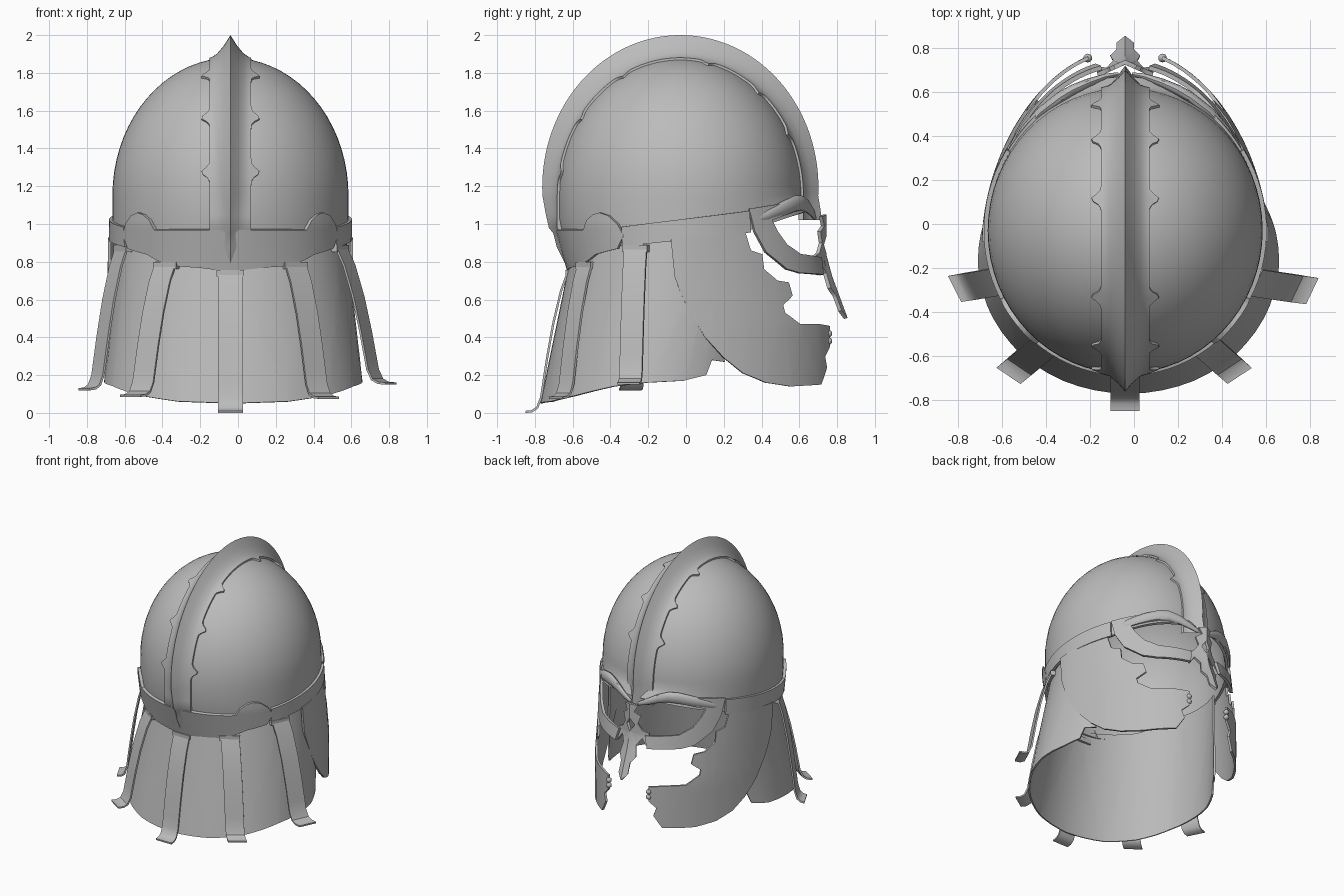
import bpy, bmesh
from math import sin, cos, acos, radians, degrees, sqrt, exp
from mathutils import Vector

old = bpy.data.objects.get("Cube")
if old:
    bpy.data.objects.remove(old)

AXIS = -0.04          # plane of symmetry
CY = -0.03            # centre of the bowl, front to back
RX, RY, RZ, SPRING = 0.615, 0.64, 0.72, 1.15

metal = bpy.data.materials.new("grey metal")
metal.use_nodes = True
metal.diffuse_color = (0.5, 0.5, 0.5, 1)
metal.node_tree.nodes["Principled BSDF"].inputs["Base Color"].default_value = (0.5, 0.5, 0.5, 1)


def finish(name, bm, mirror=False, thick=0, x=AXIS):
    """Turn a bmesh into a finished, smooth-shaded part."""
    bmesh.ops.recalc_face_normals(bm, faces=bm.faces)
    mesh = bpy.data.meshes.new(name)
    bm.to_mesh(mesh)
    bm.free()
    ob = bpy.data.objects.new(name, mesh)
    bpy.context.collection.objects.link(ob)
    ob.location.x = x
    mesh.materials.append(metal)
    if mirror:
        ob.modifiers.new("mirror", "MIRROR")
    if thick:
        mod = ob.modifiers.new("thickness", "SOLIDIFY")
        mod.thickness, mod.offset = thick, 0
    bpy.ops.object.select_all(action="DESELECT")
    ob.select_set(True)
    bpy.context.view_layer.objects.active = ob
    bpy.ops.object.convert(target="MESH")
    bpy.ops.object.shade_smooth_by_angle(angle=radians(35))


def grid(name, rows, closed=False, **kw):
    """Skin a list of equal rows of points."""
    bm = bmesh.new()
    vs = [[bm.verts.new(p) for p in row] for row in rows]
    n = len(rows[0])
    for a, b in zip(vs, vs[1:]):
        for i in range(n if closed else n - 1):
            j = (i + 1) % n
            bm.faces.new((a[i], a[j], b[j], b[i]))
    bmesh.ops.remove_doubles(bm, verts=bm.verts, dist=0.0001)
    finish(name, bm, **kw)


def plate(name, outline, place, thick=0.02, cuts=14, x=AXIS):
    """Fill a flat outline, slice it finely, bend it with place(), mirror it."""
    bm = bmesh.new()
    bm.faces.new([bm.verts.new((u, z, 0)) for u, z in outline])
    bm.normal_update()
    bmesh.ops.triangulate(bm, faces=bm.faces)
    for k in (0, 1):
        lo, hi = min(p[k] for p in outline), max(p[k] for p in outline)
        no = Vector((1 - k, k, 0))
        for i in range(1, cuts):
            bmesh.ops.bisect_plane(bm, geom=bm.verts[:] + bm.edges[:] + bm.faces[:],
                                   dist=0.0001, plane_co=no * (lo + (hi - lo) * i / cuts), plane_no=no)
    for v in bm.verts:
        v.co = place(v.co.x, v.co.y)
    finish(name, bm, mirror=True, thick=thick, x=x)


def interp(pts, x):
    if x <= pts[0][0]:
        return pts[0][1]
    for (a, p), (b, q) in zip(pts, pts[1:]):
        if x <= b:
            return p + (q - p) * (x - a) / (b - a)
    return pts[-1][1]


# Surfaces that plates are bent onto; angle is measured from the face
def on_bowl(a, z, out=0.018):
    a = radians(a)
    tuck = max(0, 1.0 - z) * 0.28 * max(0, -cos(a))          # nape draws inwards
    flare = max(0, SPRING - z) * 0.65 * max(0, cos(a)) ** 3  # forehead meets the brows
    return Vector(((RX + out - tuck * 0.5) * sin(a), CY + (RY + out - tuck + flare) * cos(a), z))


def face_depth(z):
    return min(0.82, 0.7 + max(0, 1.1 - z) * 0.19)


def on_face(a, z):
    a = radians(a)
    depth = face_depth(z) if cos(a) > 0 else RY
    return Vector((0.642 * sin(a) * (1 - 0.1 * max(0, cos(a))), CY + depth * cos(a), z))


def from_side(pts):
    """Convert (y, z) points to (angle, z) on the face surface."""
    out = []
    for y, z in pts:
        depth = face_depth(z) if y > CY else RY
        out.append((degrees(acos(max(-1, min(1, (y - CY) / depth)))), z))
    return out


def on_skirt(a, z):
    a, f = radians(a), (0.9 - z) / 0.75
    return Vector(((0.595 + 0.085 * f) * sin(a), CY - 0.13 * f + (0.56 + 0.025 * f) * cos(a), z))


# Bowl
RIM = [(-0.66, 0.78), (-0.55, 0.83), (-0.33, 0.89), (0.33, 0.97), (0.6, 1.07)]
SEG = 64
rows = []
for t in (0, 0.33, 0.67):
    row = []
    for i in range(SEG):
        a = 360 * i / SEG
        rim = interp(RIM, on_bowl(a, SPRING, 0).y)
        row.append(on_bowl(a, rim + (SPRING - rim) * t, 0))
    rows.append(row)
for j in range(19):
    e = radians(90 * j / 18)
    rows.append([(RX * cos(e) * sin(radians(360 * i / SEG)),
                  CY + RY * cos(e) * cos(radians(360 * i / SEG)),
                  SPRING + RZ * sin(e)) for i in range(SEG)])
grid("bowl", rows, closed=True, thick=0.02)

# Crest: scalloped base strip rising to a sharp concave ridge
SCALLOPS = (27, 50, 77, 118, 145, 170)


def crest_row(a, drop, h, sink=0):
    w = 0.11 + 0.045 * sum(exp(-((a - s) / 2.2) ** 2) for s in SCALLOPS) * (drop == 0)
    half = [(w, -0.005), (w, 0.022), (0.1, 0.022), (0.07, max(0.024, 0.29 * h)),
            (0.035, max(0.026, 0.58 * h))]
    section = half + [(0, h)] + [(-x, o) for x, o in reversed(half)]
    row = []
    for x, o in section:
        k = sqrt(1 - (x / RX) ** 2)
        row.append((x, CY + (RY * k + o - sink) * cos(radians(a)),
                    SPRING + (RZ * k + o) * sin(radians(a)) - drop))
    return row


rows = [crest_row(0, 0.13, 0.11), crest_row(0, 0.06, 0.1)]
rows += [crest_row(a * 1.5, 0, 0.09 + 0.04 * sin(radians(a * 1.5))) for a in range(121)]
rows += [crest_row(180, *row) for row in ((0.1, 0.072), (0.17, 0.056), (0.2, 0.052, 0.02),
                                          (0.27, 0.05, 0.035), (0.37, 0.045, 0.08))]
grid("crest", rows)

# Rim band along the sides and the shaped plate at the nape
plate("rim_band", [(118, 0.88), (118, 0.985), (57, 1.07), (57, 0.955)], on_bowl, 0.02)
plate("nape_plate", [(180, 0.97), (141, 0.97), (138, 1.02), (134, 1.05), (130, 1.06), (125, 1.045),
                     (120, 1.0), (117, 0.94), (121, 0.87), (135, 0.84), (141, 0.81), (150, 0.78),
                     (165, 0.77), (180, 0.75)], on_bowl, 0.022)

# Cheek guards with worn, broken front edges
cheek = from_side([(-0.08, 0.92), (-0.06, 0.72), (0.02, 0.53), (0.1, 0.4), (0.2, 0.29), (0.3, 0.21),
                   (0.42, 0.16), (0.55, 0.14), (0.71, 0.15), (0.74, 0.24), (0.73, 0.3), (0.755, 0.35),
                   (0.755, 0.46), (0.7, 0.47), (0.6, 0.47), (0.52, 0.53), (0.51, 0.57), (0.56, 0.62),
                   (0.54, 0.69), (0.48, 0.7), (0.41, 0.76), (0.4, 0.84), (0.34, 0.86), (0.31, 0.96)])
plate("cheek_guards", cheek, on_face, 0.016)

# Eye guards: a rim under each eye, open at the nose
eye = from_side([(0.33, 1.08), (0.36, 0.96), (0.42, 0.85), (0.53, 0.76), (0.6, 0.74), (0.72, 0.73),
                 (0.71, 0.82), (0.6, 0.84), (0.53, 0.89), (0.48, 0.96), (0.45, 1.02), (0.55, 1.06),
                 (0.6, 1.08), (0.6, 1.12), (0.45, 1.1)])
plate("eye_guards", eye, on_face, 0.02)


# Pierced nose guard
def on_nose(x, z):
    return Vector((x, 0.735 - 0.45 * x + max(0, 0.8 - z) * 0.37, z))


plate("nose_guard", [(0, 1.05), (0.05, 1.04), (0.025, 0.99), (0.07, 0.96), (0.05, 0.9), (0.08, 0.85),
                     (0.125, 0.83), (0.125, 0.73), (0.08, 0.79), (0.05, 0.74), (0.065, 0.66),
                     (0.035, 0.62), (0.035, 0.54), (0, 0.5), (0, 0.84), (0.03, 0.89), (0, 0.94)],
      on_nose, 0.02, 5)

# Brows: leaf-shaped bars arching over the eyes
BROW = [(58, 1.01, 0.01), (50, 1.045, 0.03), (40, 1.08, 0.04), (30, 1.108, 0.043), (24, 1.112, 0.04),
        (17, 1.095, 0.034), (9, 1.06, 0.024), (3, 1.035, 0.014)]
rows = []
for a, z, tall in BROW:
    out = Vector((sin(radians(a)), cos(radians(a)), 0))
    c = on_face(a, z)
    rows.append([c + out * (0.6 * tall * cos(radians(t))) + Vector((0, 0, tall * sin(radians(t))))
                 for t in range(0, 360, 30)])
grid("brows", rows, closed=True, mirror=True)

# Neck guard skirt
plate("neck_guard", [(68, 0.94), (66, 0.7), (58, 0.4), (54, 0.27), (62, 0.28), (64, 0.2), (76, 0.17),
                     (95, 0.16), (112, 0.14), (135, 0.09), (155, 0.06), (180, 0.05), (180, 0.8),
                     (140, 0.86), (110, 0.94)], on_skirt, 0.012, 20, x=AXIS + 0.015)

# Hanging straps that flick outwards, each with a hinge at the top
FALL = [(0, 0), (0.18, 0.15), (0.36, 0.38), (0.5, 0.62), (0.59, 0.8), (0.64, 0.9),
        (0.73, 0.97), (0.85, 0.995), (1, 1)]
STRAPS = {"back": ((-0.04, -0.62, 0.76), (-0.04, -0.85, 0.005)),
          "back_left": ((0.3, -0.53, 0.8), (0.48, -0.69, 0.08)),
          "back_right": ((-0.38, -0.53, 0.8), (-0.57, -0.69, 0.09)),
          "left": ((0.54, -0.265, 0.89), (0.81, -0.305, 0.155)),
          "right": ((-0.61, -0.26, 0.89), (-0.815, -0.295, 0.125))}
for side, (top, tip) in STRAPS.items():
    top, tip = Vector(top), Vector(tip)
    out = Vector((tip.x - AXIS, tip.y - 0.1, 0)).normalized()
    across = Vector((-out.y, out.x, 0)) * 0.066
    rows = []
    for f, g in FALL:
        c = top.lerp(tip, f)
        c.z = top.z + (tip.z - top.z) * g
        rows.append([c - across, c + across])
    grid(side + "_strap", rows, thick=0.012, x=0)
    bm = bmesh.new()
    bmesh.ops.create_cube(bm, size=1)
    for v in bm.verts:
        v.co = (top + across * v.co.x * 2.2 + out * v.co.y * 0.035
                + Vector((0, 0, v.co.z * 0.035 - 0.02)))
    finish(side + "_hinge", bm, x=0)

# Small knobs on the front tips of the cheek guards
bm = bmesh.new()
for z in (0.38, 0.42):
    knob = bmesh.ops.create_uvsphere(bm, u_segments=10, v_segments=6, radius=0.02)["verts"]
    bmesh.ops.translate(bm, verts=knob, vec=on_face(17, z))
finish("cheek_knobs", bm, mirror=True)
